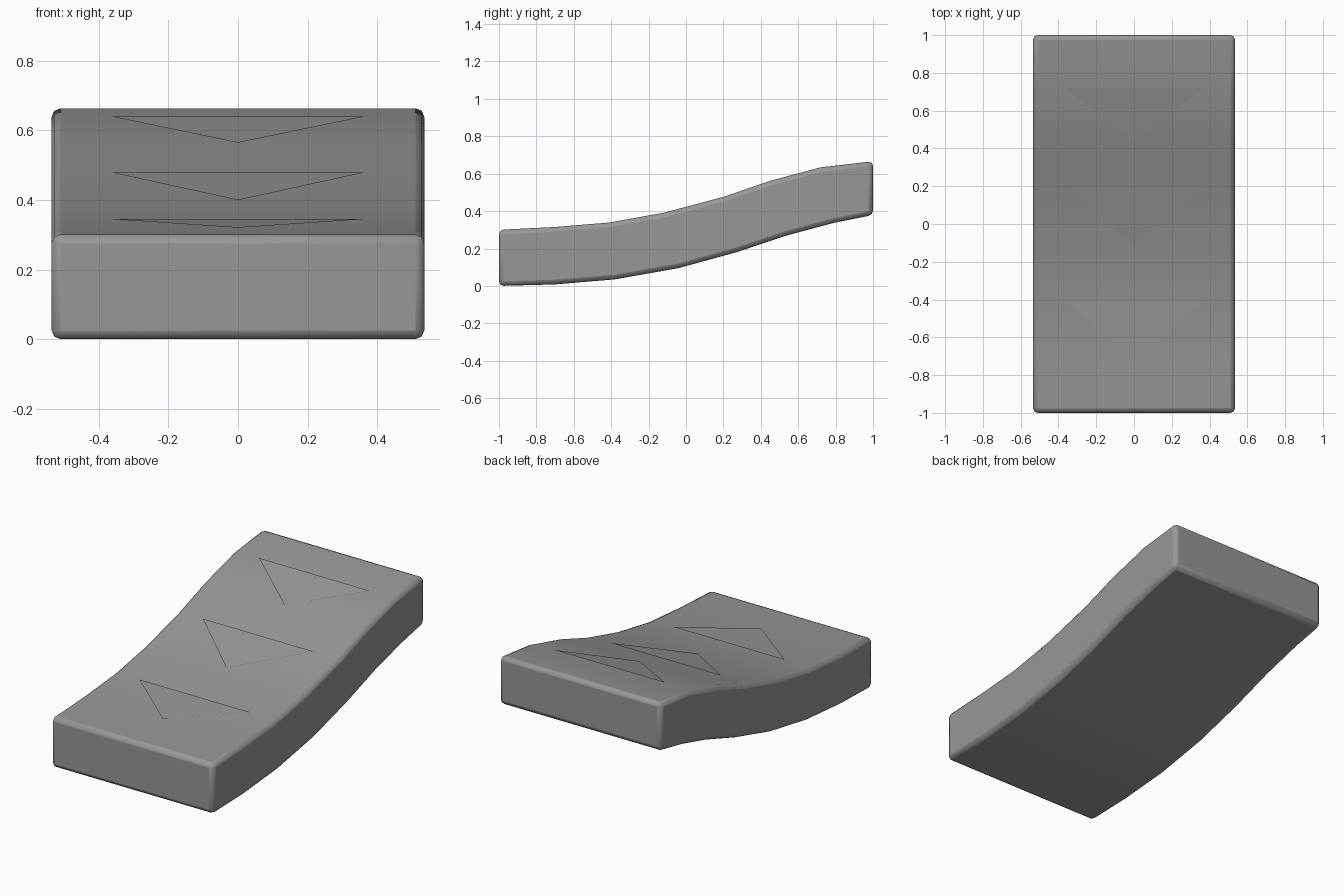
import bpy, bmesh

if "Cube" in bpy.data.objects:
    bpy.data.objects.remove(bpy.data.objects["Cube"])

# Side profile of the ramp as (y, z) points, top and bottom
TOP = [(-1, 0.30), (-0.70, 0.315), (-0.41, 0.339), (-0.12, 0.391),
       (0.20, 0.476), (0.45, 0.562), (0.72, 0.634), (1, 0.666)]
BOTTOM = [(-1, 0.0), (-0.70, 0.008), (-0.38, 0.035), (-0.04, 0.095),
          (0.27, 0.18), (0.54, 0.27), (0.79, 0.337), (1, 0.379)]
HALF_WIDTH = 0.535

# Dark grey finish shared by all parts
grey = bpy.data.materials.new("dark_grey")
grey.diffuse_color = (0.31, 0.31, 0.31, 1)
grey.use_nodes = True
grey.node_tree.nodes["Principled BSDF"].inputs["Base Color"].default_value = grey.diffuse_color


def add_object(name, bm):
    mesh = bpy.data.meshes.new(name)
    bm.to_mesh(mesh)
    bm.free()
    mesh.materials.append(grey)
    obj = bpy.data.objects.new(name, mesh)
    bpy.context.collection.objects.link(obj)
    return obj


def surface_z(y):
    for (y0, z0), (y1, z1) in zip(TOP, TOP[1:]):
        if y0 <= y <= y1:
            return z0 + (z1 - z0) * (y - y0) / (y1 - y0)


# Ramp body: quad strips down one side, extruded across the width
bm = bmesh.new()
top = [bm.verts.new((-HALF_WIDTH, y, z)) for y, z in TOP]
bottom = [bm.verts.new((-HALF_WIDTH, y, z)) for y, z in BOTTOM]
for i in range(len(TOP) - 1):
    bm.faces.new((bottom[i], bottom[i + 1], top[i + 1], top[i]))
result = bmesh.ops.extrude_face_region(bm, geom=bm.faces[:], use_keep_orig=True)
moved = [g for g in result["geom"] if isinstance(g, bmesh.types.BMVert)]
bmesh.ops.translate(bm, verts=moved, vec=(2 * HALF_WIDTH, 0, 0))
bmesh.ops.recalc_face_normals(bm, faces=bm.faces[:])
ramp = add_object("ramp_body", bm)

# Rounded outer edges
bevel = ramp.modifiers.new("rounded_edges", "BEVEL")
bevel.width = 0.025
bevel.segments = 2
bevel.limit_method = "ANGLE"
bevel.angle_limit = 0.7
bpy.context.view_layer.objects.active = ramp
ramp.select_set(True)
bpy.ops.object.shade_smooth_by_angle(angle=0.7)

# Flat triangular direction markers lying on the slope
for n, (y_edge, y_tip) in enumerate([(-0.41, -0.71), (0.19, -0.11), (0.72, 0.44)], 1):
    bm = bmesh.new()
    corners = [(0.365, y_edge), (-0.365, y_edge), (0, y_tip)]
    bm.faces.new([bm.verts.new((x, y, surface_z(y) + 0.006)) for x, y in corners])
    bm.normal_update()
    for face in bm.faces:
        if face.normal.z < 0:
            face.normal_flip()
    add_object(f"direction_marker_{n}", bm)
